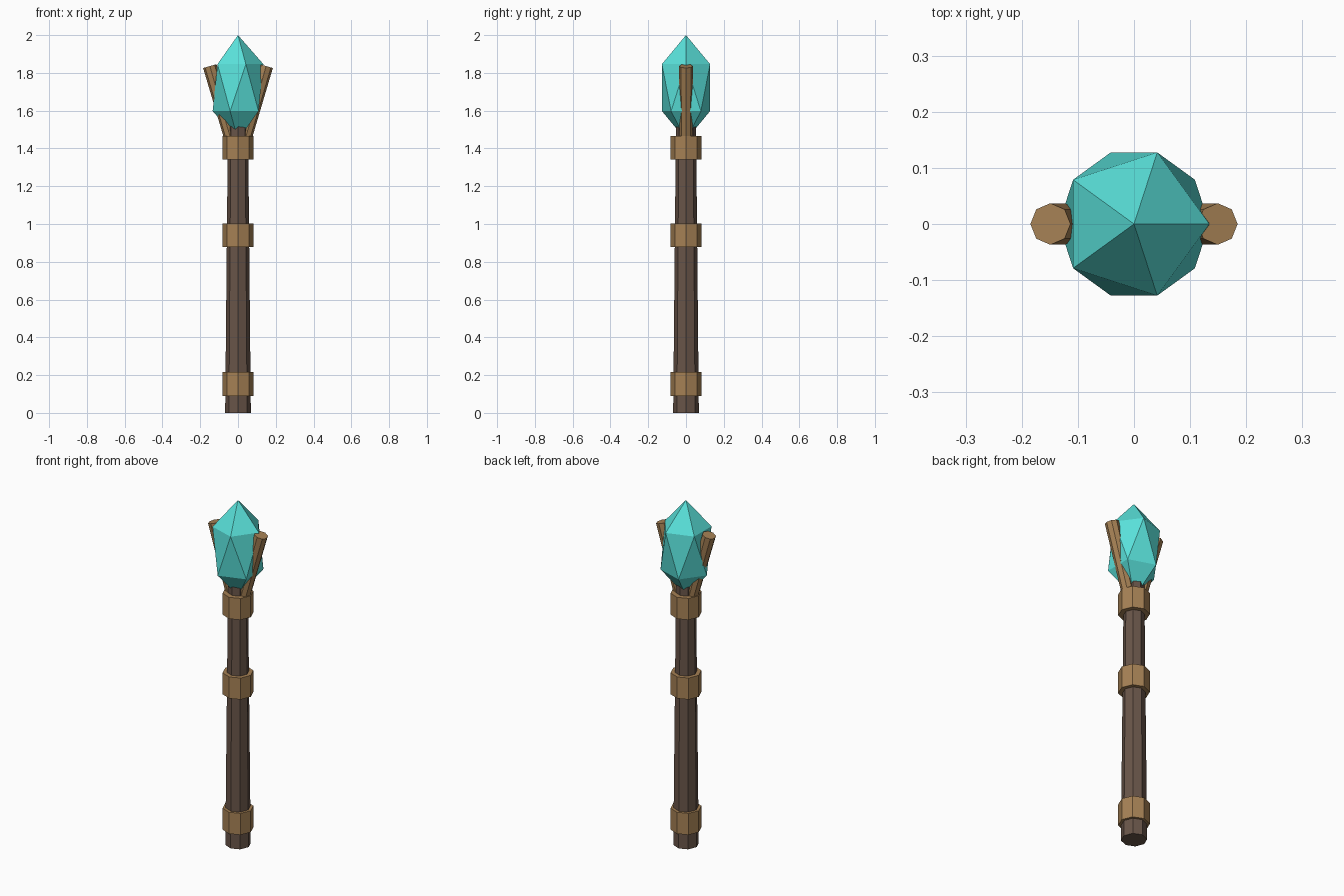
import bpy
from math import radians, sin, cos

if "Cube" in bpy.data.objects:
    bpy.data.objects.remove(bpy.data.objects["Cube"])


def material(name, rgb):
    m = bpy.data.materials.new(name)
    m.diffuse_color = (*rgb, 1)
    m.use_nodes = True
    m.node_tree.nodes["Principled BSDF"].inputs["Base Color"].default_value = m.diffuse_color
    return m


dark_wood = material("dark_wood", (0.14, 0.09, 0.066))
bronze = material("bronze", (0.38, 0.22, 0.09))
teal = material("teal_crystal", (0.10, 0.75, 0.70))


def finish(name, mat):
    ob = bpy.context.object
    ob.name = name
    ob.data.materials.append(mat)
    return ob


def rod(name, mat, r1, r2, depth, location, tilt=0):
    # Eight-sided rod with corners on the x and y axes
    bpy.ops.mesh.primitive_cone_add(vertices=8, radius1=r1, radius2=r2, depth=depth,
                                    location=location, rotation=(0, tilt, 0))
    return finish(name, mat)


# Tapered shaft, ending inside the crystal
SHAFT_TOP = 1.55
rod("shaft", dark_wood, 0.068, 0.053, SHAFT_TOP, (0, 0, SHAFT_TOP / 2))

# Three bands around the shaft
for name, z in (("lower_band", 0.153), ("middle_band", 0.94), ("upper_band", 1.403)):
    rod(name, bronze, 0.082, 0.082, 0.125, (0, 0, z))

# Two prongs leaning outwards from the upper band
TILT, LENGTH = radians(16), 0.44
for name, side in (("left_prong", -1), ("right_prong", 1)):
    x = 0.149 - sin(TILT) * LENGTH / 2
    z = 1.836 - cos(TILT) * LENGTH / 2
    rod(name, bronze, 0.033, 0.037, LENGTH, (side * x, 0, z), side * TILT)

# Stretched icosahedron crystal
bpy.ops.mesh.primitive_ico_sphere_add(subdivisions=1, radius=1, location=(0, 0, 1.722))
finish("crystal", teal).scale = (0.15, 0.15, 0.278)
